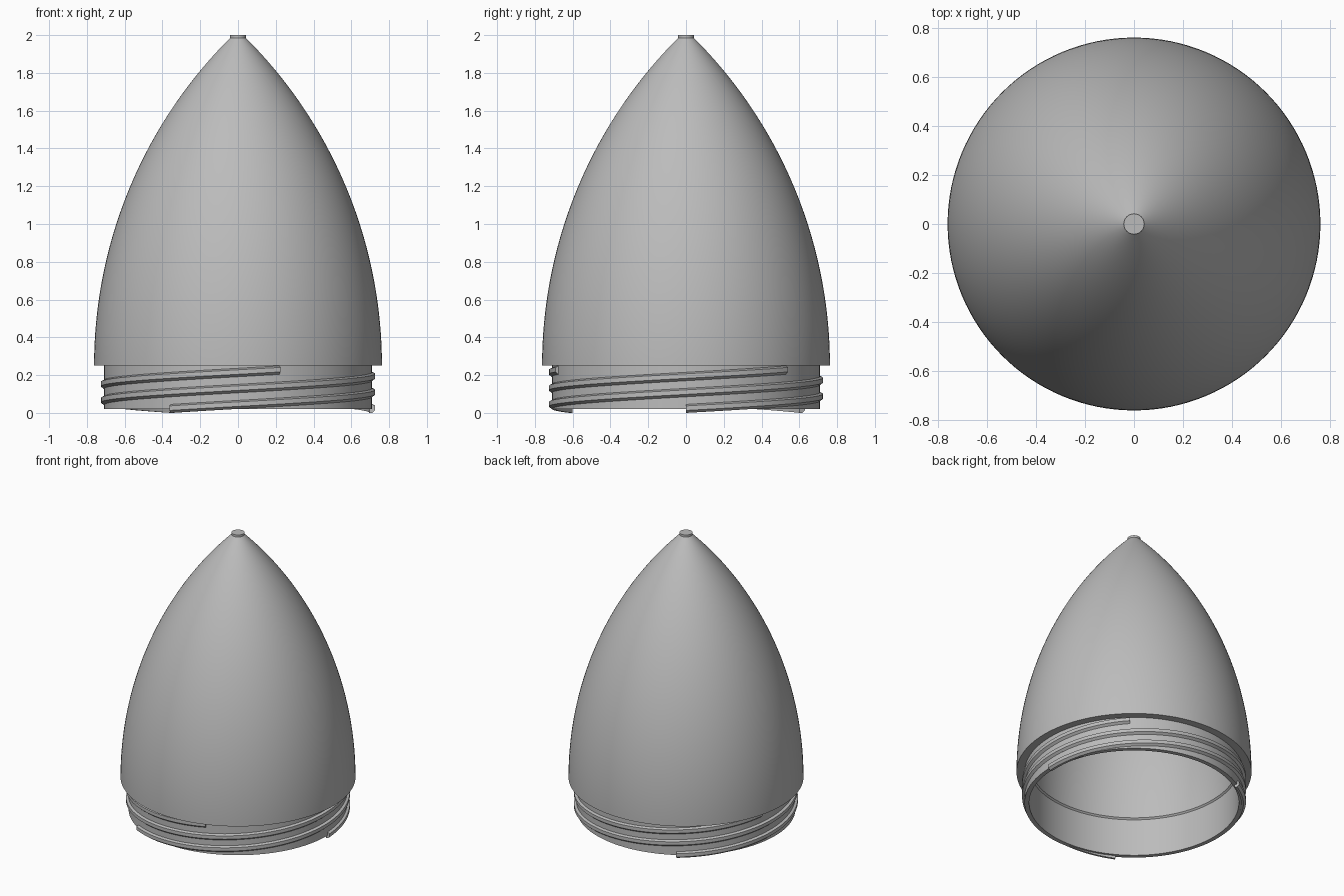
import bpy, bmesh
from math import sin, cos, pi, sqrt, radians

cube = bpy.data.objects.get("Cube")
if cube:
    bpy.data.objects.remove(cube)

SEGMENTS = 128
BASE_R, TIP_R, SHOULDER, TOP = 0.762, 0.042, 0.25, 2.0

grey = bpy.data.materials.new("plain_grey")
grey.use_nodes = True
grey.diffuse_color = (0.5, 0.5, 0.5, 1)
bsdf = next(n for n in grey.node_tree.nodes if n.type == 'BSDF_PRINCIPLED')
bsdf.inputs["Base Color"].default_value = (0.5, 0.5, 0.5, 1)


def finish(name, bm):
    bmesh.ops.recalc_face_normals(bm, faces=bm.faces)
    mesh = bpy.data.meshes.new(name)
    bm.to_mesh(mesh)
    bm.free()
    mesh.materials.append(grey)
    obj = bpy.data.objects.new(name, mesh)
    bpy.context.collection.objects.link(obj)
    bpy.ops.object.select_all(action='DESELECT')
    obj.select_set(True)
    bpy.context.view_layer.objects.active = obj
    bpy.ops.object.shade_smooth_by_angle(angle=radians(30))
    return obj


def lathe(name, profile):
    """Turn an (r, z) profile around the z axis."""
    bm = bmesh.new()
    verts = [bm.verts.new((r, 0, z)) for r, z in profile]
    edges = [bm.edges.new(pair) for pair in zip(verts, verts[1:])]
    bmesh.ops.spin(bm, geom=verts + edges, cent=(0, 0, 0), axis=(0, 0, 1),
                   angle=2 * pi, steps=SEGMENTS, use_merge=True)
    bmesh.ops.remove_doubles(bm, verts=bm.verts, dist=1e-5)
    return finish(name, bm)


def ogive(base_r, tip_r, z0, z1, steps):
    """Circular arc, vertical at the base and narrowing to the tip."""
    drop, height = base_r - tip_r, z1 - z0
    arc_r = (height ** 2 + drop ** 2) / (2 * drop)
    points = []
    for i in range(steps + 1):
        h = height * i / steps
        points.append((base_r - arc_r + sqrt(arc_r ** 2 - h ** 2), z0 + h))
    return points


# Hollow shell: neck bore, inner cavity, outer nose and shoulder
NECK_R, BORE_R, NECK_Z = 0.71, 0.68, 0.02
cavity = ogive(0.67, 0.02, 0.295, 1.9, 40)
nose = ogive(BASE_R, TIP_R, SHOULDER, TOP - 0.015, 56)
profile = [(0, TOP), (TIP_R, TOP)] + nose[::-1]
profile += [(NECK_R, SHOULDER), (NECK_R, NECK_Z), (BORE_R, NECK_Z), (BORE_R, 0.285)]
profile += cavity + [(0, 1.9)]
lathe("nose_cone_shell", profile)


# Three-start screw thread around the neck
def thread(name, start, sweep=radians(288), z0=0.025, z1=0.229, steps=100):
    section = [(0.695, -0.025), (NECK_R, -0.025), (0.726, -0.012),
               (0.726, 0.012), (NECK_R, 0.02), (0.695, 0.02)]
    bm = bmesh.new()
    rings = []
    for i in range(steps + 1):
        t = i / steps
        a, z = start + sweep * t, z0 + (z1 - z0) * t
        rings.append([bm.verts.new((r * cos(a), r * sin(a), z + dz)) for r, dz in section])
    n = len(section)
    for lower, upper in zip(rings, rings[1:]):
        for k in range(n):
            bm.faces.new((lower[k], lower[(k + 1) % n], upper[(k + 1) % n], upper[k]))
    bm.faces.new(rings[0])
    bm.faces.new(rings[-1])
    return finish(name, bm)


for i in range(3):
    thread(f"screw_thread_{i + 1}", i * 2 * pi / 3)
